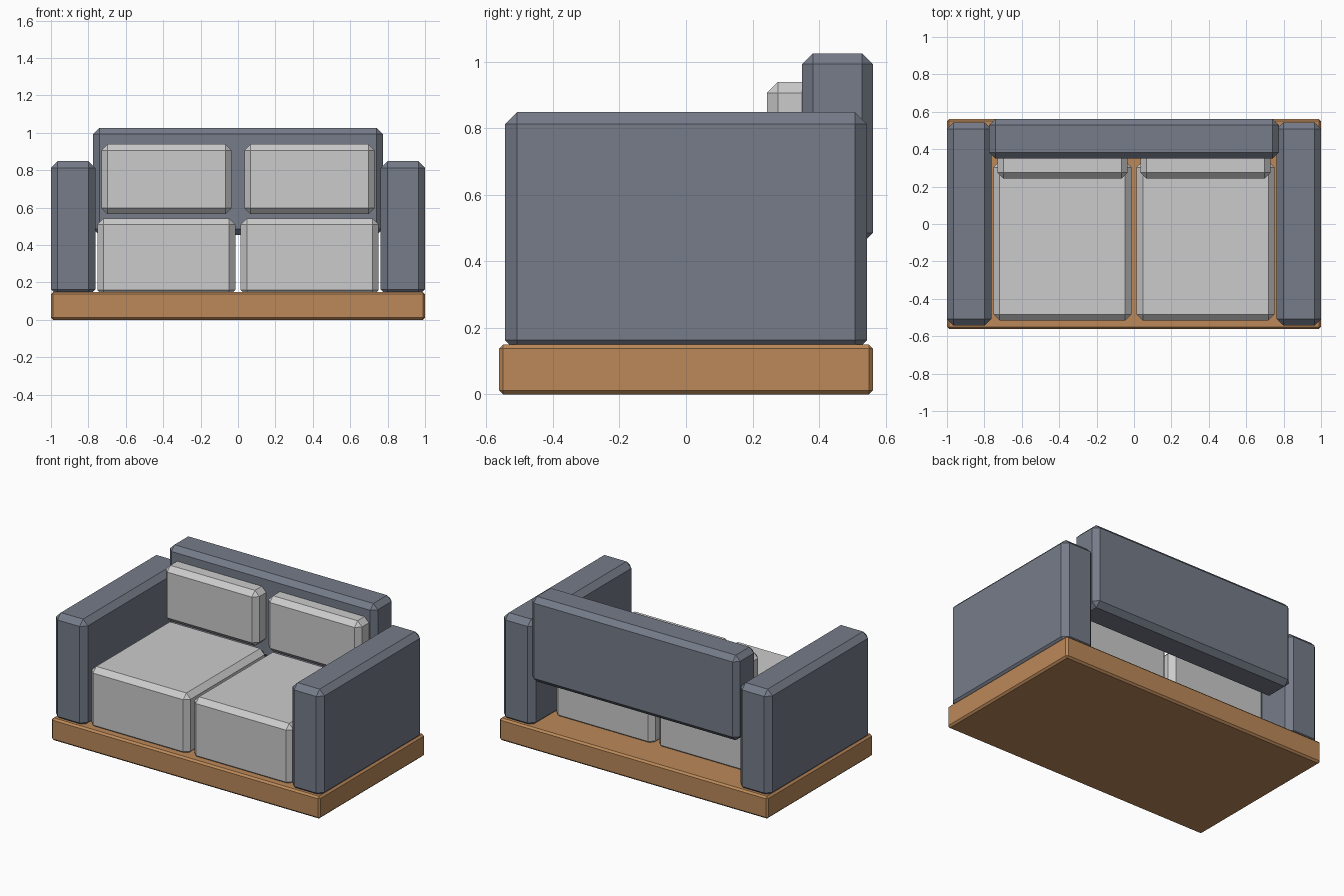
import bpy, bmesh

if "Cube" in bpy.data.objects:
    bpy.data.objects.remove(bpy.data.objects["Cube"])


def material(name, rgb):
    m = bpy.data.materials.new(name)
    m.diffuse_color = (*rgb, 1)
    m.use_nodes = True
    m.node_tree.nodes["Principled BSDF"].inputs["Base Color"].default_value = m.diffuse_color
    return m


slate = material("slate_fabric", (0.18, 0.20, 0.25))
wood = material("wood", (0.50, 0.25, 0.10))


def block(name, x, y, z, chamfer, mat=None):
    """Chamfered flat-faced box spanning the given (min, max) ranges."""
    bm = bmesh.new()
    bmesh.ops.create_cube(bm, size=1)
    for v in bm.verts:
        v.co = [lo + (c + 0.5) * (hi - lo) for c, (lo, hi) in zip(v.co, (x, y, z))]
    bmesh.ops.bevel(bm, geom=bm.edges[:], offset=chamfer, segments=1,
                    affect='EDGES', profile=0.5)
    bmesh.ops.recalc_face_normals(bm, faces=bm.faces[:])
    mesh = bpy.data.meshes.new(name)
    bm.to_mesh(mesh)
    bm.free()
    if mat:
        mesh.materials.append(mat)
    obj = bpy.data.objects.new(name, mesh)
    bpy.context.collection.objects.link(obj)
    return obj


def pair(name, x, y, z, chamfer, mat=None):
    """The same block on both sides of the centre line."""
    block("right_" + name, x, y, z, chamfer, mat)
    block("left_" + name, (-x[1], -x[0]), y, z, chamfer, mat)


# Wooden plinth
block("base", (-1, 1), (-0.562, 0.562), (0, 0.15), 0.012, wood)

# Upholstered frame: arms sunk slightly into the plinth, floating backrest
pair("arm", (0.763, 1.0), (-0.544, 0.544), (0.127, 0.849), 0.036, slate)
block("backrest", (-0.774, 0.774), (0.349, 0.562), (0.453, 1.026), 0.033, slate)

# Loose cushions
pair("seat_cushion", (0.014, 0.752), (-0.516, 0.336), (0.127, 0.543), 0.033)
pair("back_cushion", (0.034, 0.731), (0.243, 0.42), (0.565, 0.939), 0.033)
